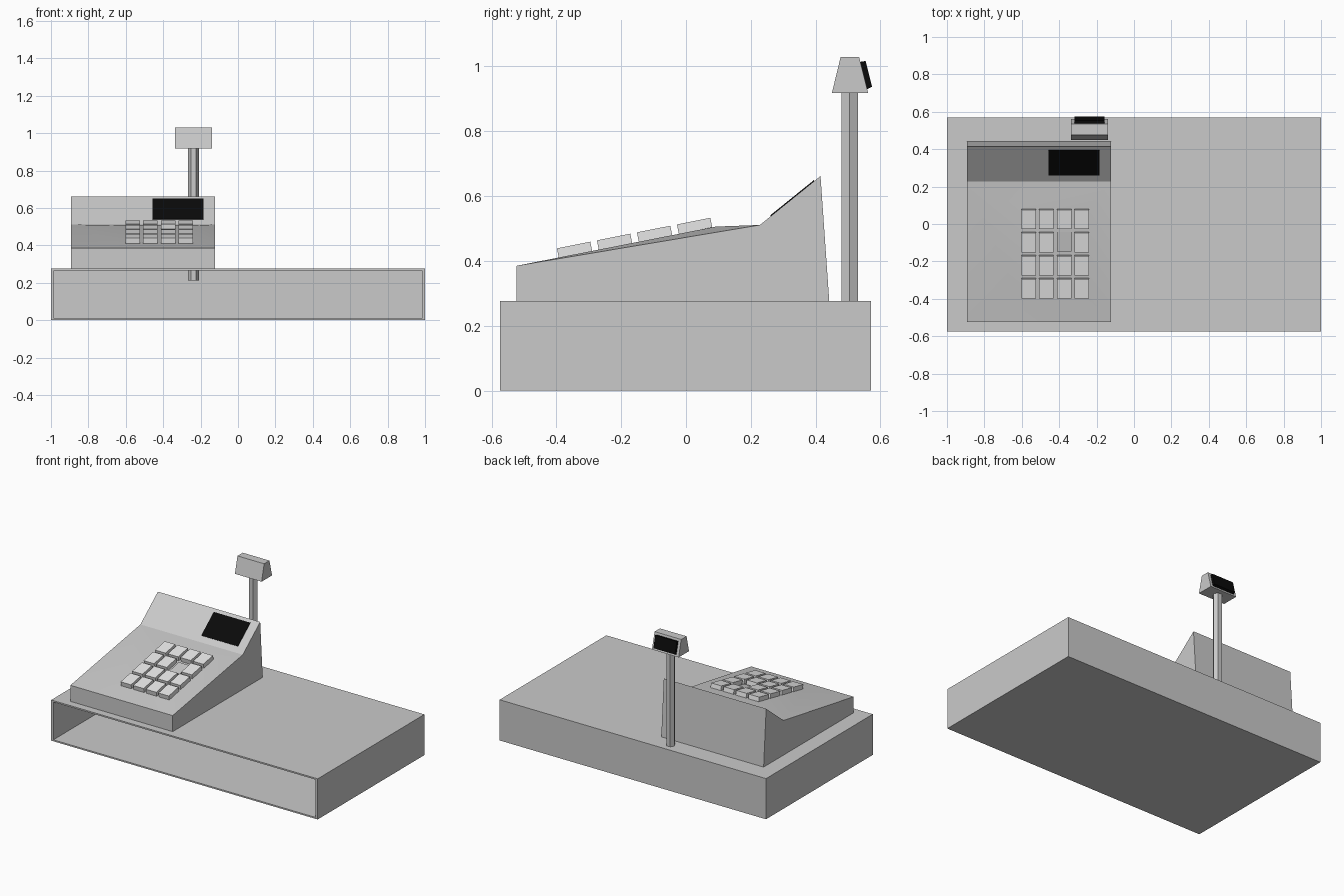
import bpy, bmesh, math
from mathutils import Vector, Matrix

if "Cube" in bpy.data.objects:
    bpy.data.objects.remove(bpy.data.objects["Cube"])


def material(name, v):
    m = bpy.data.materials.new(name)
    m.diffuse_color = (v, v, v, 1)
    m.use_nodes = True
    m.node_tree.nodes["Principled BSDF"].inputs["Base Color"].default_value = m.diffuse_color
    return m


GREY = material("body_grey", 0.59)
LIGHT = material("key_light_grey", 0.8)
BLACK = material("screen_black", 0.003)


def finish(bm, name, mat):
    bmesh.ops.recalc_face_normals(bm, faces=bm.faces)
    me = bpy.data.meshes.new(name)
    bm.to_mesh(me)
    bm.free()
    me.materials.append(mat)
    ob = bpy.data.objects.new(name, me)
    bpy.context.collection.objects.link(ob)
    return ob


def prism(bm, points, direction):
    """Extrude a closed outline of 3D points along a direction."""
    face = bm.faces.new([bm.verts.new(p) for p in points])
    ext = bmesh.ops.extrude_face_region(bm, geom=[face], use_keep_orig=True)
    verts = [g for g in ext["geom"] if isinstance(g, bmesh.types.BMVert)]
    bmesh.ops.translate(bm, verts=verts, vec=direction)


def side_profile(name, mat, x0, x1, yz):
    bm = bmesh.new()
    prism(bm, [(x0, y, z) for y, z in yz], (x1 - x0, 0, 0))
    return finish(bm, name, mat)


# Drawer housing: hollow box, open at the front
bm = bmesh.new()
y0, y1, top = -0.574, 0.57, 0.276
prism(bm, [(-1, y0, 0), (1, y0, 0), (1, y0, top), (-1, y0, top)], (0, y1 - y0, 0))
bmesh.ops.recalc_face_normals(bm, faces=bm.faces)
front = min(bm.faces, key=lambda f: f.calc_center_median().y)
bmesh.ops.inset_region(bm, faces=[front], thickness=0.014)
for v in front.verts:
    v.co.x *= 0.98 / 0.986
cavity = bmesh.ops.extrude_face_region(bm, geom=[front])
bmesh.ops.translate(bm, vec=(0, 1.124, 0),
                    verts=[g for g in cavity["geom"] if isinstance(g, bmesh.types.BMVert)])
if front.is_valid:
    bm.faces.remove(front)
finish(bm, "drawer_housing", GREY)

# Register body: wedge profile whose sloped deck rises to a keypad rectangle
XL, XR = -0.892, -0.124
bm = bmesh.new()
prism(bm, [(XL, y, z) for y, z in
           [(-0.523, 0.275), (-0.523, 0.385), (0.228, 0.511), (0.415, 0.662), (0.442, 0.275)]],
      (XR - XL, 0, 0))
bmesh.ops.recalc_face_normals(bm, faces=bm.faces)
deck = min(bm.faces, key=lambda f: (f.calc_center_median() - Vector((-0.51, -0.15, 0.448))).length)
bmesh.ops.inset_region(bm, faces=[deck], thickness=0.1)
for v in deck.verts:
    back = v.co.y > -0.15
    v.co = Vector((-0.612 if v.co.x < -0.508 else -0.232,
                   0.092 if back else -0.4, 0.506 if back else 0.408))
body = finish(bm, "register_body", GREY)
bpy.context.view_layer.objects.active = body
body.select_set(True)
bpy.ops.object.shade_smooth_by_angle(angle=math.radians(32))
body.select_set(False)

# Keypad: four by four keys on the slope, one key pressed in
tilt = math.atan2(0.506 - 0.408, 0.492)
for r in range(4):
    for c in range(4):
        pressed = (r, c) == (2, 2)
        bm = bmesh.new()
        bmesh.ops.create_cube(bm, size=1)
        h = 0.008 if pressed else 0.03
        y = -0.341 + r * 0.1235
        z = 0.408 + (y + 0.4) * math.tan(tilt)
        bm.transform(Matrix.Translation((-0.563 + c * 0.0945, y, z))
                     @ Matrix.Rotation(tilt, 4, 'X')
                     @ Matrix.Translation((0, 0, h / 2))
                     @ Matrix.Diagonal((0.078, 0.105, h, 1)))
        finish(bm, f"key_{r}_{c}", GREY if pressed else LIGHT)

# Operator screen: thin plate on the upright slope
slope = Vector((0, 0.187, 0.151)).normalized()
normal = Vector((0, -slope.z, slope.y))
p0, p1 = Vector((0, 0.262, 0.5385)), Vector((0, 0.396, 0.6467))
bm = bmesh.new()
prism(bm, [Vector((x, 0, 0)) + p - normal * 0.003
           for x, p in [(-0.458, p0), (-0.184, p0), (-0.184, p1), (-0.458, p1)]], normal * 0.006)
finish(bm, "operator_screen", BLACK)

# Hexagonal pole, reaching slightly into the housing
bm = bmesh.new()
prism(bm, [(-0.238 + 0.029 * math.cos(a * math.pi / 3),
            0.505 + 0.029 * math.sin(a * math.pi / 3), 0.212) for a in range(6)], (0, 0, 0.71))
finish(bm, "display_pole", GREY)

# Customer display head and its screen facing backwards
side_profile("display_head", GREY, -0.338, -0.138,
             [(0.45, 0.918), (0.562, 0.918), (0.534, 1.029), (0.477, 1.029)])
side_profile("customer_screen", BLACK, -0.319, -0.157,
             [(0.537, 1.014), (0.554, 1.017), (0.574, 0.937), (0.558, 0.93)])
